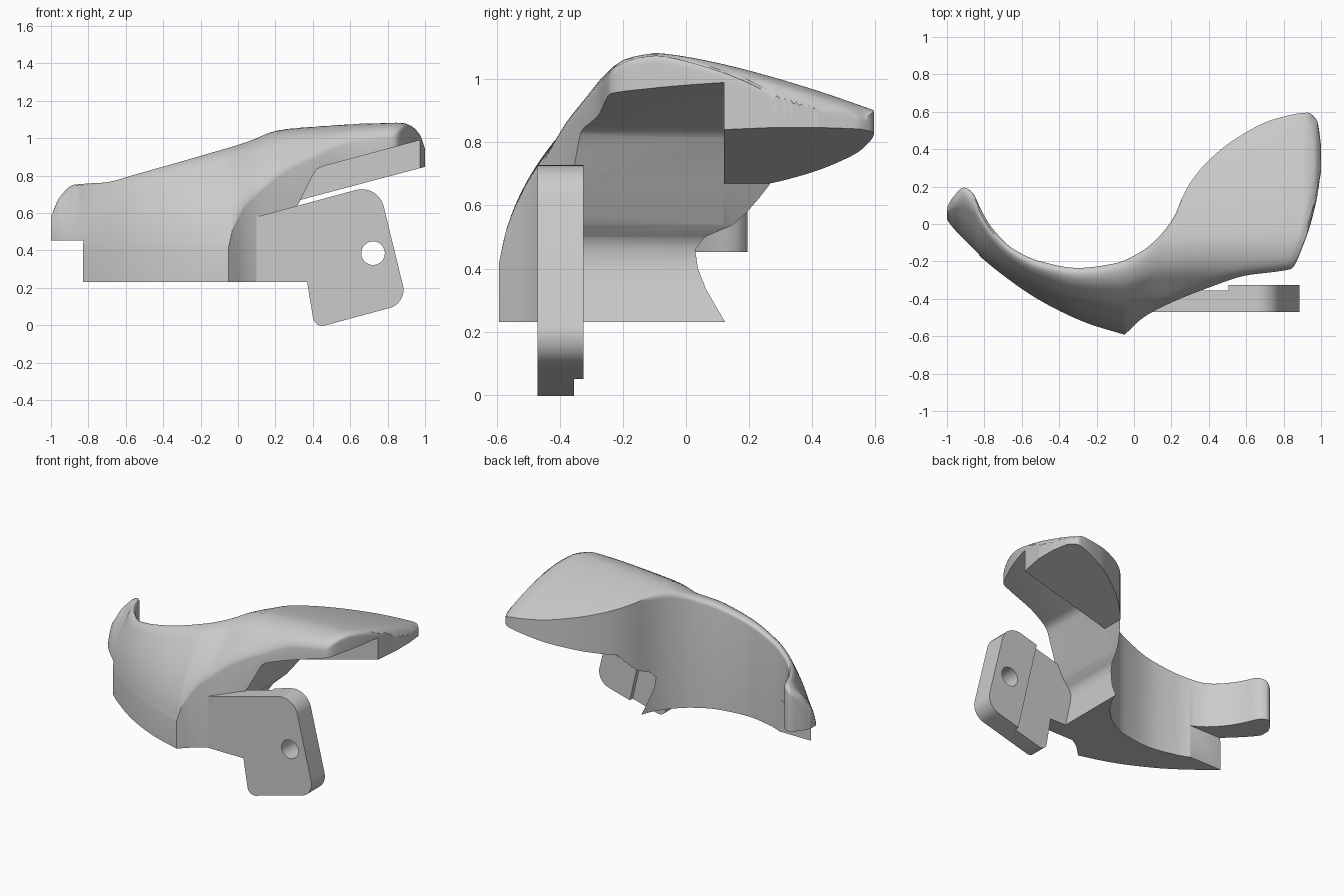
import bpy, bmesh, math
from mathutils import Vector

cube = bpy.data.objects.get("Cube")
if cube:
    bpy.data.objects.remove(cube, do_unlink=True)

grey = bpy.data.materials.new("plain grey")
grey.use_nodes = True
grey.diffuse_color = (0.6, 0.6, 0.6, 1)
grey.node_tree.nodes["Principled BSDF"].inputs["Base Color"].default_value = grey.diffuse_color


def make_object(name, bm):
    bmesh.ops.recalc_face_normals(bm, faces=bm.faces)
    mesh = bpy.data.meshes.new(name)
    bm.to_mesh(mesh)
    bm.free()
    mesh.materials.append(grey)
    obj = bpy.data.objects.new(name, mesh)
    bpy.context.collection.objects.link(obj)
    return obj


def prism(name, outline, y0, y1):
    """Extrude an x-z outline along y."""
    bm = bmesh.new()
    face = bm.faces.new([bm.verts.new((x, y0, z)) for x, z in outline])
    grown = bmesh.ops.extrude_face_region(bm, geom=[face])["geom"]
    bm.faces.new([bm.verts.new((x, y0, z)) for x, z in outline]) if not face.is_valid else None
    bmesh.ops.translate(bm, vec=(0, y1 - y0, 0),
                        verts=[v for v in grown if isinstance(v, bmesh.types.BMVert)])
    return make_object(name, bm)


def cut(target, cutter):
    cutter.hide_render = True
    mod = target.modifiers.new("cut", "BOOLEAN")
    mod.operation, mod.object, mod.solver = "DIFFERENCE", cutter, "EXACT"
    bpy.context.view_layer.objects.active = target
    bpy.ops.object.modifier_apply(modifier=mod.name)
    bpy.data.objects.remove(cutter, do_unlink=True)


def smooth(obj, degrees):
    bpy.ops.object.select_all(action="DESELECT")
    obj.select_set(True)
    bpy.context.view_layer.objects.active = obj
    bpy.ops.object.shade_smooth_by_angle(angle=math.radians(degrees))


def curve(points):
    """Smooth monotone interpolation through a few points."""
    xs, ys = zip(*points)
    n = len(xs)
    slope = [(ys[i + 1] - ys[i]) / (xs[i + 1] - xs[i]) for i in range(n - 1)]
    tan = [slope[0]] + [2 * a * b / (a + b) if a * b > 0 else 0
                        for a, b in zip(slope, slope[1:])] + [slope[-1]]

    def f(x):
        x = min(max(x, xs[0]), xs[-1])
        i = max(k for k in range(n - 1) if xs[k] <= x)
        w = xs[i + 1] - xs[i]
        t = (x - xs[i]) / w
        return (ys[i] * (1 + 2 * t) * (1 - t) ** 2 + ys[i + 1] * t * t * (3 - 2 * t)
                + w * t * (1 - t) * (tan[i] * (1 - t) - tan[i + 1] * t))
    return f


def rounded(corners, steps=10):
    """Outline from (x, z, radius) corners."""
    out = []
    for i, (x, z, r) in enumerate(corners):
        p = Vector((x, z))
        if not r:
            out.append((x, z))
            continue
        a = (Vector(corners[i - 1][:2]) - p).normalized()
        b = (Vector(corners[(i + 1) % len(corners)][:2]) - p).normalized()
        half = a.angle(b) / 2
        centre = p + (a + b).normalized() * r / math.sin(half)
        start = p + a * r / math.tan(half) - centre
        end = p + b * r / math.tan(half) - centre
        for k in range(steps + 1):
            q = start.lerp(end, k / steps).normalized() * r
            out.append(tuple(centre + q))
    return out


# Plan curves of the body: concave back edge, bulged left front, wing front
back = curve([(-1, .09), (-.97, .14), (-.91, .195), (-.86, .165), (-.82, .08), (-.76, -.02),
              (-.65, -.13), (-.5, -.2), (-.3, -.235), (-.1, -.21), (.05, -.14), (.15, -.05),
              (.22, .05), (.27, .17), (.38, .32), (.55, .46), (.75, .56), (.93, .595),
              (.98, .55), (1, .42)])
front_a = curve([(-1, .02), (-.98, -.01), (-.9, -.1), (-.75, -.235), (-.5, -.41),
                 (-.25, -.53), (-.05, -.592)])
front_b = curve([(-.05, -.592), (.05, -.5), (.2, -.42), (.4, -.34), (.6, -.275),
                 (.78, -.252), (.84, -.24), (.91, -.1), (.97, .1), (1, .28)])
# Crest height along x, and fall from the crest toward the front
crest = curve([(-1, .6), (-.95, .7), (-.87, .76), (-.7, .775), (-.55, .815), (0, .97),
               (.26, 1.05), (.9, 1.083), (.97, 1.065), (1, 1.04)])
fall = curve([(0, 1), (.15, .98), (.3, .925), (.45, .81), (.6, .68), (.8, .45),
              (.94, .2), (1, 0)])
BASE, SHOULDER, CORNER = .23, .42, -.05


def front(x):
    return front_a(x) if x < CORNER else front_b(x)


columns = sorted([-math.cos(math.pi * i / 110) for i in range(111)] + [CORNER])
# Softened rim: concave edge, wing front and wing end; the wing's back stays crisp
rim = [Vector((x, back(x))) for x in columns if x < .25 or x > .96]
rim += [Vector((x, front(x))) for x in columns if x > CORNER + .03]
rim += [Vector((1, .28 + .02 * k)) for k in range(8)]
RADIUS = .045


def height(x, y):
    top = crest(x)
    yc = min(back(x), -.1) if x > -.6 else back(x)
    yo = front(min(x, CORNER))
    if y > yc:
        z = top - .18 * ((y - yc) / .69) ** 1.4
    else:
        z = SHOULDER + (top - SHOULDER) * fall((yc - y) / (yc - yo))
    d = min((Vector((x, y)) - p).length for p in rim)
    if d < RADIUS:
        z -= .7 * (RADIUS - math.sqrt(RADIUS ** 2 - (RADIUS - d) ** 2))
    return z


# Body: a curved top over the plan, with straight walls to a flat base
bm = bmesh.new()
ROWS = 26
tops, lows = [], []
for x in columns:
    y0, y1 = front(x), back(x)
    ys = [y0 + (y1 - y0) * (1 - math.cos(math.pi * j / ROWS)) / 2 for j in range(ROWS + 1)]
    tops.append([bm.verts.new((x, y, height(x, y))) for y in ys])
    lows.append([bm.verts.new((x, y, BASE)) for y in ys])
for i in range(len(columns) - 1):
    for j in range(ROWS):
        for g in (tops, lows):
            bm.faces.new((g[i][j], g[i + 1][j], g[i + 1][j + 1], g[i][j + 1]))
    for j in (0, ROWS):
        bm.faces.new((tops[i][j], tops[i + 1][j], lows[i + 1][j], lows[i][j]))
for i in (0, -1):
    for j in range(ROWS):
        bm.faces.new((tops[i][j], tops[i][j + 1], lows[i][j + 1], lows[i][j]))
body = make_object("curved_body", bm)

# Clear the space below the left tip and below the wing
for name, x, y in (("tip_notch", -.83, -1), ("tip_ledge", -.45, -.165)):
    cut(body, prism(name, [(-1.2, 0), (x, 0), (x, .453), (-1.2, .453)], y, 1))
under = [(1.2, 0), (.29, 0), (.25, .23), (.212, .4), (.207, .46), (.225, .5), (.262, .54),
         (.335, .67)]
cut(body, prism("wing_pocket", under + [(.405, .81), (.42, .832), (.45, .848), (1.2, 1.05)], -1, .12))
cut(body, prism("wing_underside", under + [(1.2, .9)], .119, 1))
smooth(body, 40)

# Mounting plate: rounded tab with a thinner inner strip and a bolt hole
plate = prism("mounting_plate", rounded([
    (0, .23, 0), (.37, .23, 0), (.41, -.016, .05), (.905, .117, .1),
    (.75, .755, .12), (0, .553, 0)]), -.47, -.325)
cut(plate, prism("plate_step", [(-.2, -.2), (.71, -.2), (.48, .8), (-.2, .8)], -.355, -.2))
hole = [(.722 + .063 * math.cos(a), .385 + .063 * math.sin(a))
        for a in (math.tau * k / 40 for k in range(40))]
cut(plate, prism("bolt_hole", hole, -.6, -.2))
smooth(plate, 30)
